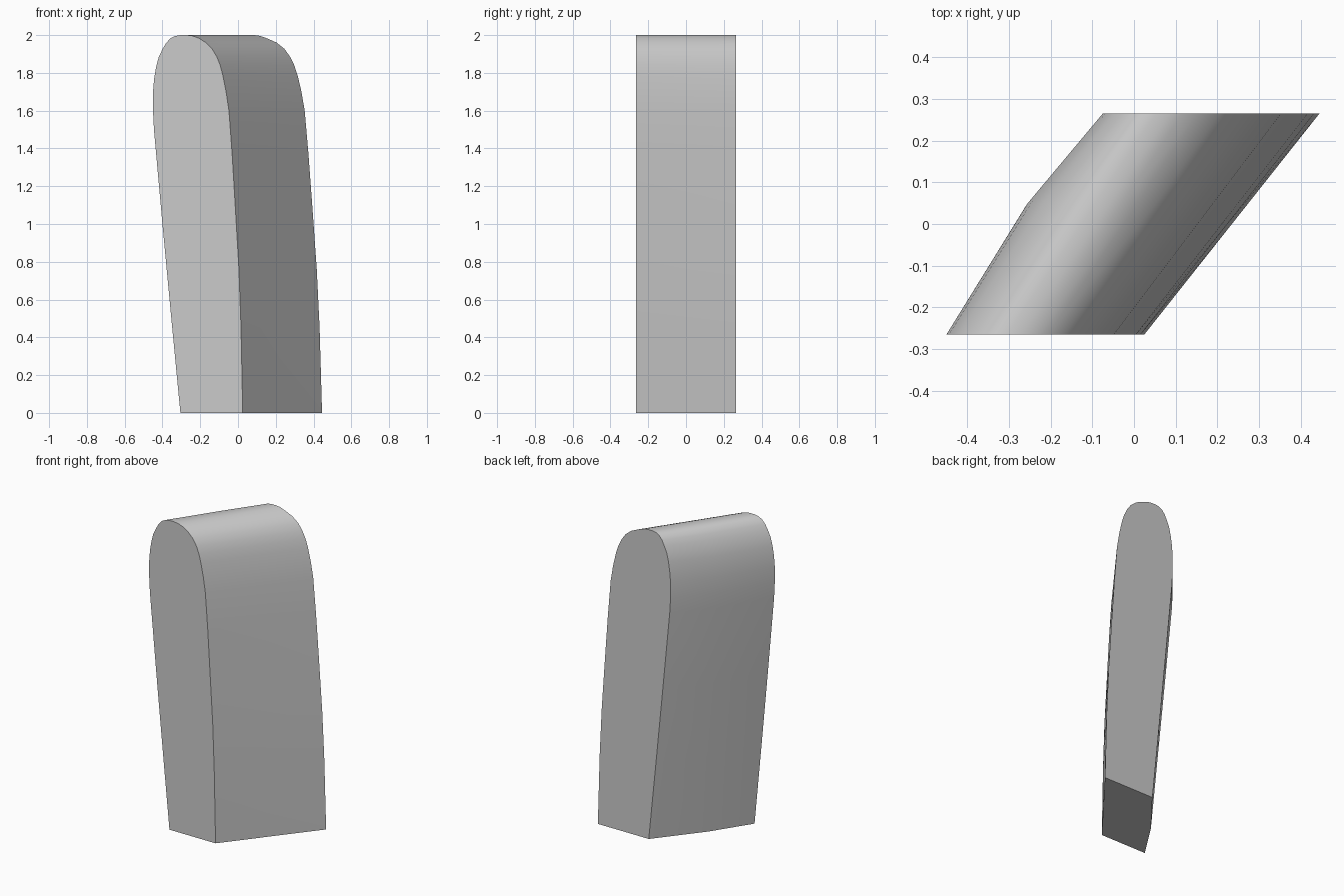
import bpy, bmesh

# Front outline: (x, z, shift in x from the front end to the back end, side bulge)
OUTLINE = [
    (-0.305, 0.00, 0.386, 0.020), (-0.353, 0.50, 0.383, 0.022),
    (-0.400, 1.00, 0.380, 0.025), (-0.445, 1.50, 0.376, 0.028),
    (-0.450, 1.60, 0.375, 0.028), (-0.450, 1.70, 0.375, 0.028),
    (-0.444, 1.77, 0.375, 0.026), (-0.434, 1.83, 0.374, 0.024),
    (-0.420, 1.883, 0.372, 0.020), (-0.400, 1.925, 0.370, 0.016),
    (-0.381, 1.958, 0.367, 0.012), (-0.357, 1.983, 0.364, 0.008),
    (-0.333, 1.995, 0.360, 0.004), (-0.305, 2.00, 0.357, 0.0),
    (-0.270, 2.00, 0.356, 0.0), (-0.240, 1.996, 0.356, 0.0),
    (-0.205, 1.983, 0.358, 0.0), (-0.170, 1.960, 0.375, 0.0),
    (-0.137, 1.927, 0.383, 0.0), (-0.112, 1.885, 0.388, 0.0),
    (-0.094, 1.84, 0.392, 0.0), (-0.080, 1.785, 0.396, 0.0),
    (-0.063, 1.70, 0.399, 0.0), (-0.048, 1.60, 0.401, 0.0),
    (-0.031, 1.37, 0.404, 0.0), (-0.015, 1.10, 0.408, 0.0),
    (0.005, 0.76, 0.412, 0.0), (0.016, 0.45, 0.416, 0.0),
    (0.025, 0.00, 0.420, 0.0),
]
HALF = 0.265


def section(bm, kind):
    verts = []
    for x, z, shift, bulge in OUTLINE:
        if kind == "front":
            y = -HALF
        elif kind == "back":
            y = HALF
        else:
            y = -0.02 + 0.07 * min(z / 1.7, 1.0)
        t = (y + HALF) / (2 * HALF)
        out = bulge if kind == "middle" else 0.0
        verts.append(bm.verts.new((x + shift * t - out, y, z)))
    return verts


# Slanted rounded slab, lofted through three sections
bm = bmesh.new()
rings = [section(bm, k) for k in ("front", "middle", "back")]
n = len(OUTLINE)
for a, b in zip(rings, rings[1:]):
    for i in range(n):
        j = (i + 1) % n
        bm.faces.new((a[i], a[j], b[j], b[i]))
bm.faces.new(rings[0])
bm.faces.new(rings[-1])
bmesh.ops.recalc_face_normals(bm, faces=bm.faces)
mesh = bpy.data.meshes.new("rounded_slab")
bm.to_mesh(mesh)
bm.free()

# Plain grey
grey = bpy.data.materials.new("light grey")
grey.diffuse_color = (0.6, 0.6, 0.6, 1.0)
mesh.materials.append(grey)

slab = bpy.data.objects.new("rounded_slab", mesh)
bpy.context.collection.objects.link(slab)
bpy.context.view_layer.objects.active = slab
slab.select_set(True)
bpy.ops.object.shade_smooth_by_angle(angle=0.55)
